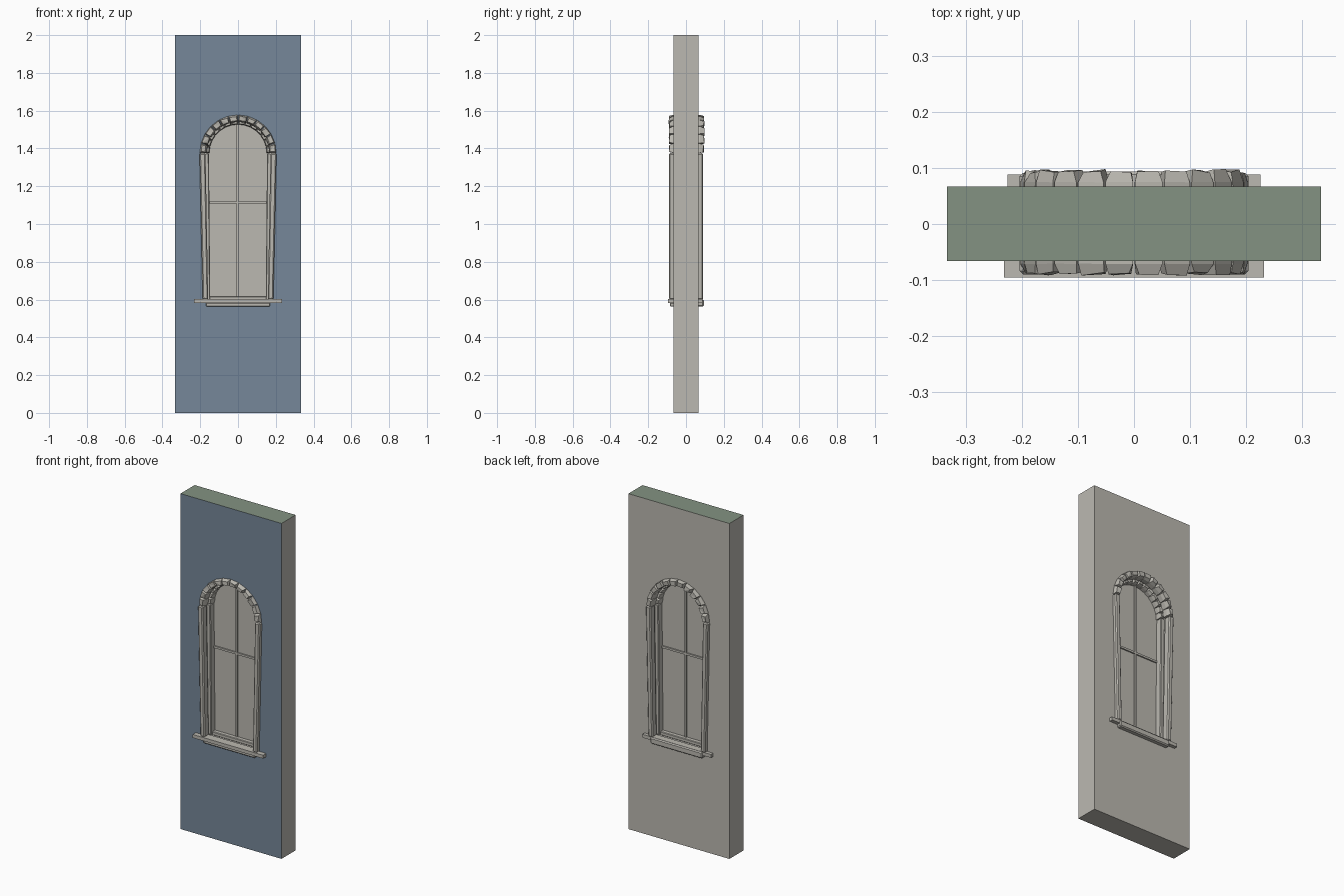
import bpy, bmesh, math, random
from mathutils import Vector

random.seed(4)
if "Cube" in bpy.data.objects:
    bpy.data.objects.remove(bpy.data.objects["Cube"])


def material(name, rgb):
    m = bpy.data.materials.new(name)
    m.use_nodes = True
    m.diffuse_color = (*rgb, 1)
    m.node_tree.nodes["Principled BSDF"].inputs["Base Color"].default_value = (*rgb, 1)
    return m


STONE = material("warm grey stone", (0.50, 0.485, 0.44))
BLUE = material("blue plaster", (0.18, 0.245, 0.32))
GREEN = material("green cap", (0.23, 0.29, 0.225))

FRONT, BACK = -0.066, 0.067
SPRING, SILL = 1.375, 0.60


def finish(name, bm, bevel=0):
    bmesh.ops.recalc_face_normals(bm, faces=bm.faces)
    me = bpy.data.meshes.new(name)
    bm.to_mesh(me)
    bm.free()
    ob = bpy.data.objects.new(name, me)
    bpy.context.collection.objects.link(ob)
    me.materials.append(STONE)
    if bevel:
        mod = ob.modifiers.new("Bevel", "BEVEL")
        mod.width = bevel
        mod.segments = 1
    return ob


def add_prism(bm, outline, y0, y1):
    """Extrude an x-z outline from y0 to y1."""
    near = [bm.verts.new((x, y0, z)) for x, z in outline]
    far = [bm.verts.new((x, y1, z)) for x, z in outline]
    bm.faces.new(near)
    bm.faces.new(far[::-1])
    for i in range(len(near)):
        j = (i + 1) % len(near)
        bm.faces.new((near[i], far[i], far[j], near[j]))


def prism(name, outline, y0, y1, bevel=0):
    bm = bmesh.new()
    add_prism(bm, outline, y0, y1)
    return finish(name, bm, bevel)


def box(name, x0, x1, y0, y1, z0, z1, bevel=0):
    return prism(name, [(x0, z0), (x1, z0), (x1, z1), (x0, z1)], y0, y1, bevel)


def arch_outline(r, foot, bottom):
    """Round-headed outline narrowing slightly to its foot."""
    pts = [(-foot, bottom), (foot, bottom)]
    for i in range(25):
        a = math.pi * i / 24
        pts.append((r * math.cos(a), SPRING + r * math.sin(a)))
    return pts


def stone_arch(name, r0, r1, y_wall, y_face, count, rough):
    """Ring of rough wedge stones, each with a smaller uneven outer face."""
    bm = bmesh.new()
    step = math.pi / count
    for i in range(count):
        a0, a1 = i * step + 0.006, (i + 1) * step - 0.006
        rings = []
        for y, shrink in ((y_wall, 0), (y_wall + (y_face - y_wall) * 0.55, 0.1), (y_face, 1)):
            ring = []
            for a, r, sa, sr in ((a0, r0, 1, 1), (a1, r0, -1, 1), (a1, r1, -1, -1), (a0, r1, 1, -1)):
                aa = a + sa * shrink * random.uniform(0.01, 0.05)
                rr = r + sr * shrink * random.uniform(0.3, 1) * rough
                yy = y - (y_face - y_wall) * random.uniform(0, 0.15) * shrink
                ring.append(bm.verts.new((rr * math.cos(aa), yy, SPRING + rr * math.sin(aa))))
            rings.append(ring)
        bm.faces.new(rings[0])
        # Triangulated face gives the hewn look
        f = rings[-1]
        bm.faces.new((f[0], f[1], f[2]))
        bm.faces.new((f[0], f[2], f[3]))
        for lo, hi in zip(rings, rings[1:]):
            for k in range(4):
                n = (k + 1) % 4
                bm.faces.new((lo[k], lo[n], hi[n], hi[k]))
    return finish(name, bm)


# Wall with an arched opening
wall = box("wall", -0.333, 0.333, FRONT, BACK, 0, 2)
wall.data.materials.append(BLUE)
wall.data.materials.append(GREEN)
for f in wall.data.polygons:
    if f.normal.y < -0.9:
        f.material_index = 1
    elif f.normal.z > 0.9:
        f.material_index = 2
cutter = prism("opening_cutter", arch_outline(0.178, 0.166, SILL - 0.005), -0.2, 0.2)
cut = wall.modifiers.new("Opening", "BOOLEAN")
cut.object = cutter
cut.operation = "DIFFERENCE"
cut.solver = "EXACT"
bpy.context.view_layer.objects.active = wall
bpy.ops.object.modifier_apply(modifier=cut.name)
bpy.data.objects.remove(cutter)

# Pane closing the opening
prism("window_pane", arch_outline(0.177, 0.165, SILL - 0.004), -0.004, 0.004)

# Both sides: stone arch, jambs, inner frame and glazing bars
for side, s, wall_y, face_y in (("front", -1, FRONT, -0.092), ("back", 1, BACK, 0.098)):
    stone_arch(side + "_arch_stones", 0.166, 0.203, wall_y - s * 0.02, face_y, 12, 0.010)
    stone_arch(side + "_inner_arch_stones", 0.152, 0.181, s * 0.002, s * 0.045, 14, 0.006)
    for name, m in (("left", 1), ("right", -1)):
        outer = [(m * 0.158, SILL), (m * 0.187, SILL), (m * 0.204, SPRING), (m * 0.172, SPRING)]
        prism(f"{side}_{name}_jamb", outer, wall_y - s * 0.02, wall_y + s * 0.024, 0.006)
        inner = [(m * 0.147, SILL), (m * 0.169, SILL), (m * 0.181, SPRING), (m * 0.154, SPRING)]
        prism(f"{side}_{name}_inner_jamb", inner, s * 0.002, s * 0.042, 0.004)
    box(side + "_bottom_rail", -0.16, 0.16, s * 0.002, s * 0.03, SILL - 0.004, 0.617, 0.003)
    box(side + "_upright_bar", -0.009, 0.002, s * 0.002, s * 0.012, 0.61, 1.535)
    box(side + "_cross_bar", -0.155, 0.155, s * 0.002, s * 0.012, 1.108, 1.12)

# Sills: a wide ledge over a shorter slab
box("front_sill", -0.232, 0.232, -0.095, FRONT + 0.02, 0.582, 0.602)
box("front_sill_base", -0.17, 0.17, -0.085, FRONT + 0.02, 0.563, 0.583, 0.004)
box("back_sill", -0.226, 0.226, BACK - 0.02, 0.088, 0.582, 0.602)
box("back_sill_base", -0.172, 0.172, BACK - 0.02, 0.094, 0.563, 0.601, 0.006)
